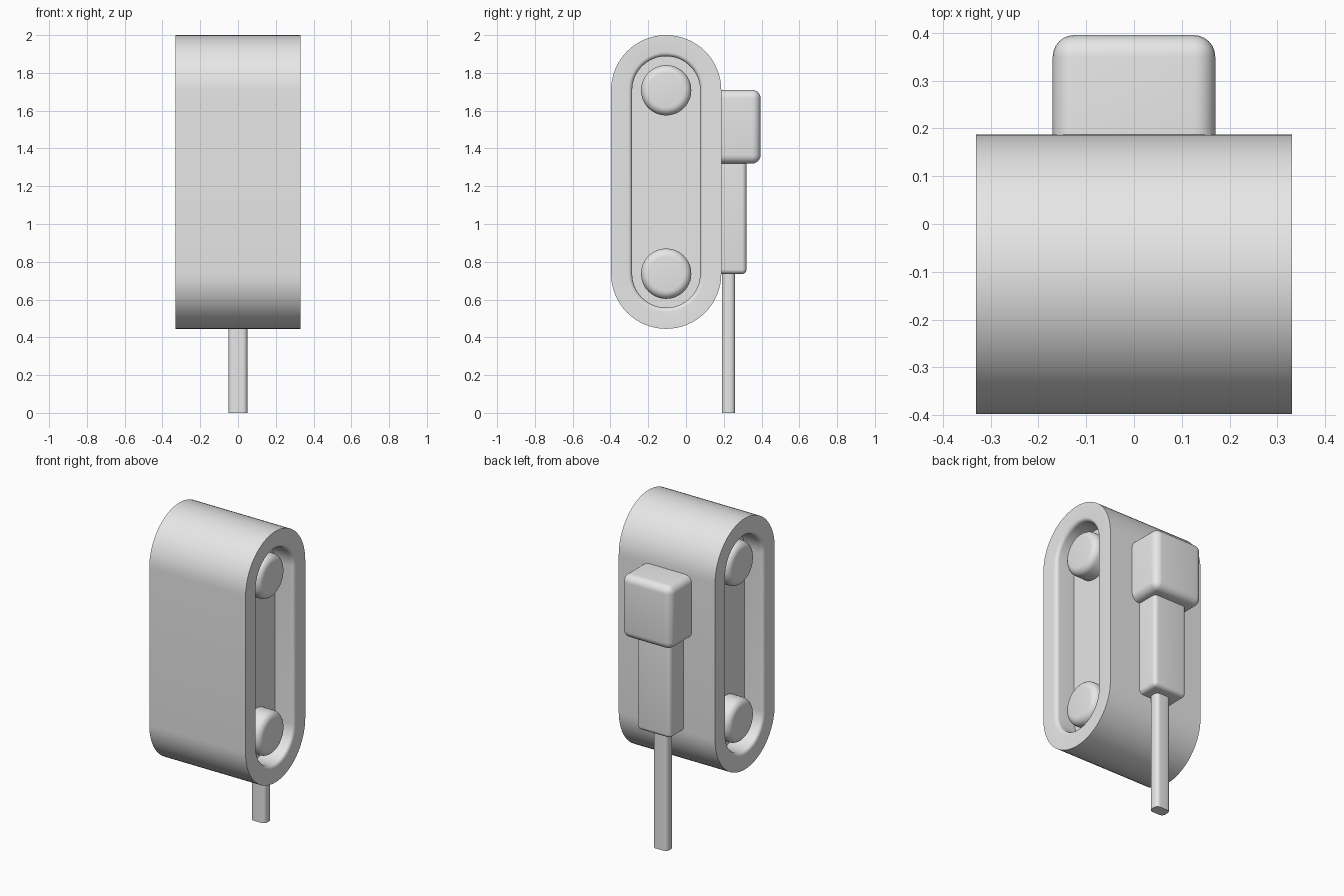
import bpy, bmesh, math
from mathutils import Vector

cube = bpy.data.objects.get("Cube")
if cube:
    bpy.data.objects.remove(cube, do_unlink=True)

grey = bpy.data.materials.new("plain_grey")
grey.use_nodes = True
grey.diffuse_color = (0.8, 0.8, 0.8, 1)
grey.node_tree.nodes["Principled BSDF"].inputs["Base Color"].default_value = (0.8, 0.8, 0.8, 1)

CENTRE_Y, LOW, HIGH = -0.105, 0.737, 1.708
HALF = 0.33


def finish(name, bm):
    bmesh.ops.recalc_face_normals(bm, faces=bm.faces)
    mesh = bpy.data.meshes.new(name)
    bm.to_mesh(mesh)
    bm.free()
    mesh.materials.append(grey)
    obj = bpy.data.objects.new(name, mesh)
    bpy.context.collection.objects.link(obj)
    bpy.ops.object.select_all(action='DESELECT')
    obj.select_set(True)
    bpy.context.view_layer.objects.active = obj
    bpy.ops.object.shade_smooth_by_angle(angle=math.radians(31))
    return obj


def arc(r, x, radius, start, end, steps=6):
    """Rounded corner in (radius, x) space around a centre point."""
    angles = [math.radians(start + (end - start) * i / steps) for i in range(steps + 1)]
    return [(r + radius * math.cos(a), x + radius * math.sin(a)) for a in angles]


def loft(name, half_profile, z_low, z_high, seg=32):
    """Sweep a profile, mirrored in x, around a slot-shaped outline."""
    profile = half_profile + [(r, -x) for r, x in reversed(half_profile)]
    bm = bmesh.new()
    loops = []
    for r, x in profile:
        loop = []
        for z, start in ((z_high, 0), (z_low, math.pi)):
            for i in range(seg + 1):
                a = start + math.pi * i / seg
                loop.append(bm.verts.new((x, CENTRE_Y + r * math.cos(a), z + r * math.sin(a))))
        loops.append(loop)
    n = len(loops[0])
    for a, b in zip(loops, loops[1:]):
        for i in range(n):
            j = (i + 1) % n
            bm.faces.new((a[i], a[j], b[j], b[i]))
    bm.faces.new(loops[0])
    bm.faces.new(loops[-1])
    bmesh.ops.remove_doubles(bm, verts=bm.verts, dist=1e-5)
    return finish(name, bm)


def rounded_box(name, low, high, radius, rule):
    """Box whose edges are rounded where the rule holds."""
    low, high = Vector(low), Vector(high)
    bm = bmesh.new()
    bmesh.ops.create_cube(bm, size=1)
    for v in bm.verts:
        v.co = [l + (c + 0.5) * (h - l) for l, h, c in zip(low, high, v.co)]
    edges = [e for e in bm.edges if rule(e, low)]
    bmesh.ops.bevel(bm, geom=edges, offset=radius, segments=6, profile=0.5, affect='EDGES')
    return finish(name, bm)


def off_wall(edge, low):
    return any(v.co.y > low.y + 0.01 for v in edge.verts)


def upright(edge, low):
    return abs(edge.verts[0].co.z - edge.verts[1].co.z) > 0.1


# Slot-shaped body with a recess and a softened lip on each side
lip = arc(0.202, HALF - 0.022, 0.022, 180, 90)
loft("body", [(0.18, 0.2)] + lip + [(0.292, HALF)], LOW, HIGH)

# Round pins showing as domed buttons in both recesses
for name, z in (("lower_pin", LOW), ("upper_pin", HIGH)):
    loft(name, arc(0.091, 0.27, 0.042, 90, 0), z, z)

# Connector block, sleeve and cable on the back
rounded_box("connector_block", (-0.17, 0.185, 1.32), (0.17, 0.395, 1.71), 0.045, off_wall)
rounded_box("connector_sleeve", (-0.115, 0.185, 0.735), (0.115, 0.32, 1.4), 0.025, off_wall)
rounded_box("cable", (-0.05, 0.19, 0), (0.05, 0.26, 0.8), 0.025, upright)
